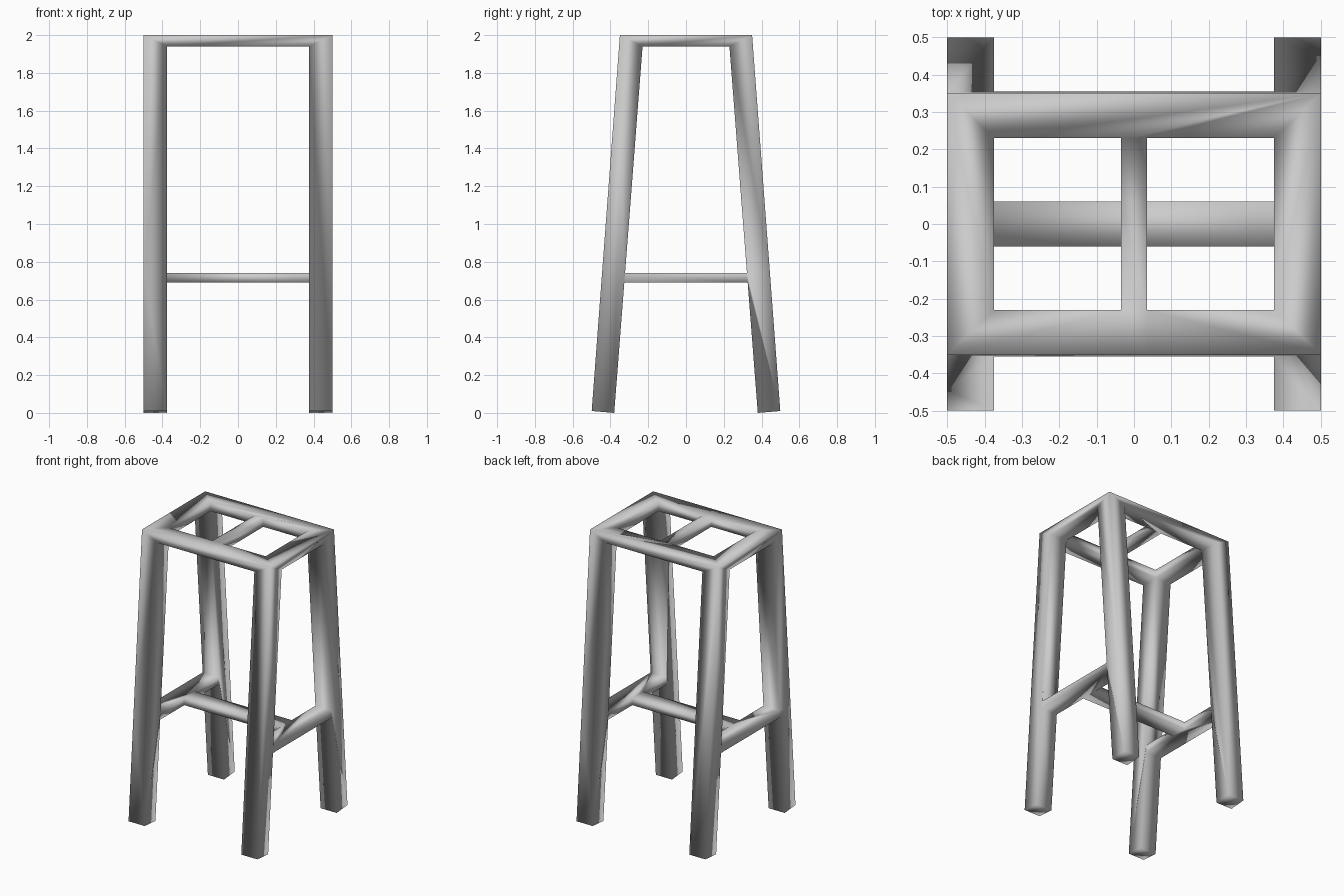
import bpy
import bmesh

cube = bpy.data.objects.get("Cube")
if cube:
    bpy.data.objects.remove(cube, do_unlink=True)

# Painted grey finish
grey = bpy.data.materials.new("plain_grey")
grey.use_nodes = True
grey.diffuse_color = (0.6, 0.6, 0.6, 1)
grey.node_tree.nodes["Principled BSDF"].inputs["Base Color"].default_value = (0.6, 0.6, 0.6, 1)

# Joint lines of the welded frame: across the width and up the height
XS = [-0.5, -0.375, -0.035, 0.035, 0.375, 0.5]
ZS = [0.0, 0.69, 0.74, 1.94, 2.0]


def point(i, j, k):
    """Joint position; the legs splay outwards in depth towards the floor."""
    side = -1 if j < 3 else 1
    line = min(j, 5 - j)
    z = ZS[k]
    if line == 0:
        z = z or 0.01          # feet are cut square to the leg
        y = 0.5 - 0.075 * z
    elif line == 1:
        y = max(0.38 - 0.0775 * z, 0.23)
    else:
        y = 0.06
    return XS[i], side * y, z


blocks = set()
ends = (0, 4)

# Four legs, full height
blocks |= {(i, j, k) for i in ends for j in ends for k in range(4)}
# Seat frame with its middle bar
blocks |= {(i, j, 3) for i in range(5) for j in range(5)
           if i in ends or j in ends or i == 2}
# Side stretchers, flush with the legs
blocks |= {(i, j, 1) for i in ends for j in range(5)}
# Cross stretcher joining the side stretchers
blocks |= {(i, 2, 1) for i in range(1, 4)}

# Weld the blocks, keeping only the outer skin
bm = bmesh.new()
joints = {}


def joint(key):
    if key not in joints:
        joints[key] = bm.verts.new(point(*key))
    return joints[key]


for block in blocks:
    for axis in range(3):
        for step in (-1, 1):
            beside = list(block)
            beside[axis] += step
            if tuple(beside) in blocks:
                continue
            corners = []
            for a, b in ((0, 0), (1, 0), (1, 1), (0, 1)):
                key = list(block)
                key[axis] += step > 0
                key[(axis + 1) % 3] += a
                key[(axis + 2) % 3] += b
                corners.append(joint(tuple(key)))
            bm.faces.new(corners)

bmesh.ops.recalc_face_normals(bm, faces=bm.faces)
bmesh.ops.dissolve_limit(bm, angle_limit=0.02, verts=bm.verts, edges=bm.edges)
for face in bm.faces:
    face.smooth = True

mesh = bpy.data.meshes.new("stool_frame")
bm.to_mesh(mesh)
bm.free()
mesh.materials.append(grey)
stool = bpy.data.objects.new("stool_frame", mesh)
bpy.context.collection.objects.link(stool)
